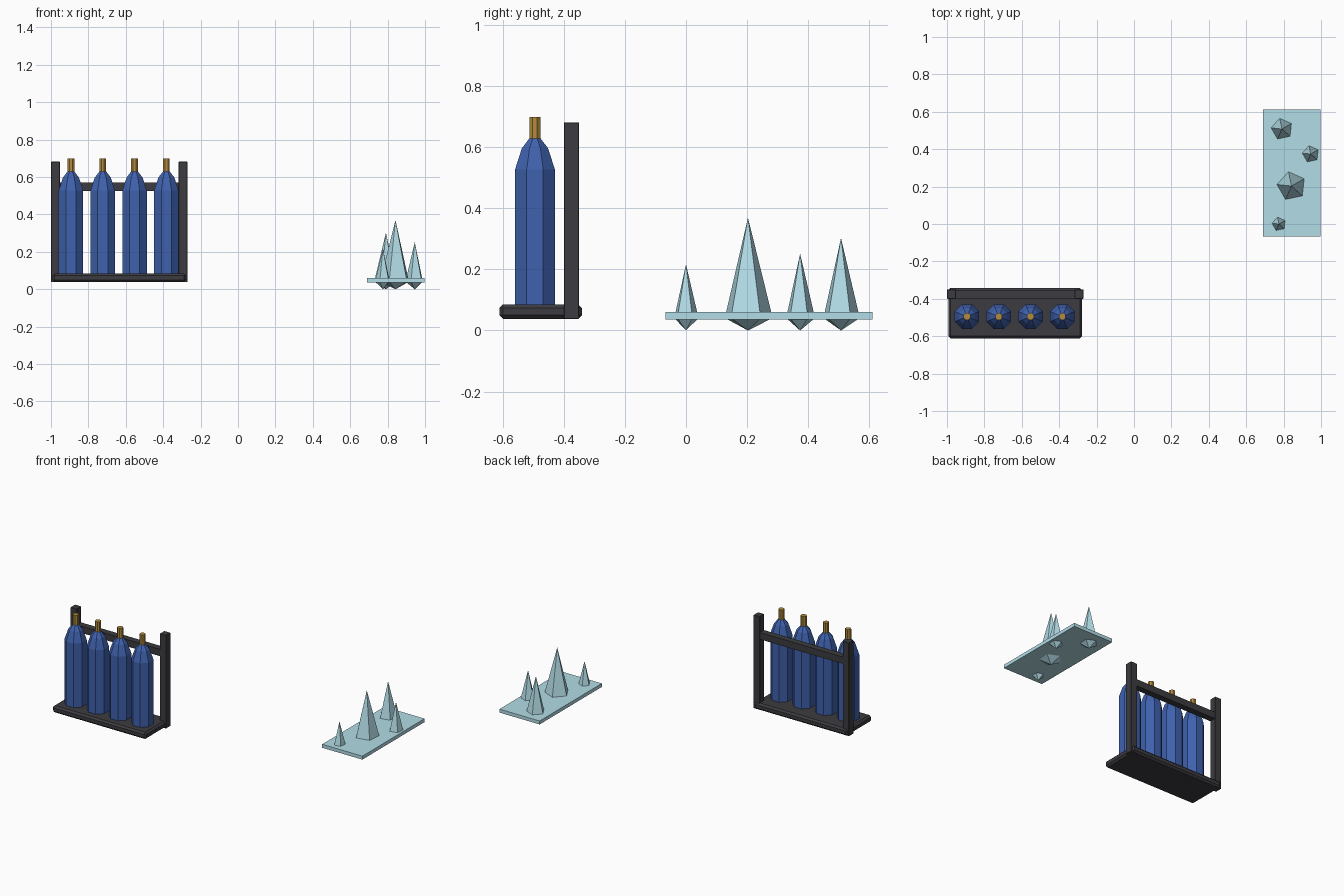
import bpy, bmesh, math
from mathutils import Vector

if "Cube" in bpy.data.objects:
    bpy.data.objects.remove(bpy.data.objects["Cube"])


def material(name, rgb):
    m = bpy.data.materials.new(name)
    m.diffuse_color = (*rgb, 1)
    m.use_nodes = True
    m.node_tree.nodes["Principled BSDF"].inputs["Base Color"].default_value = m.diffuse_color
    return m


IRON = material("dark_iron", (0.045, 0.045, 0.052))
BLUE = material("blue_glass", (0.05, 0.12, 0.42))
BRASS = material("brass", (0.45, 0.26, 0.05))
ICE = material("pale_ice", (0.45, 0.72, 0.80))


def finish(name, bm, mat):
    bmesh.ops.recalc_face_normals(bm, faces=bm.faces)
    me = bpy.data.meshes.new(name)
    bm.to_mesh(me)
    bm.free()
    me.materials.append(mat)
    ob = bpy.data.objects.new(name, me)
    bpy.context.collection.objects.link(ob)
    return ob


def box(name, lo, hi, mat, bevel=0):
    bm = bmesh.new()
    bmesh.ops.create_cube(bm, size=1)
    lo, hi = Vector(lo), Vector(hi)
    for v in bm.verts:
        v.co = (lo + hi) / 2 + v.co * (hi - lo)
    if bevel:
        bmesh.ops.bevel(bm, geom=bm.edges[:], offset=bevel, segments=1,
                        affect='EDGES', profile=0.5)
    return finish(name, bm, mat)


def lathe(name, x, y, profile, sides, start, mat):
    """Faceted revolve of (radius, z) points; radius 0 gives a tip."""
    bm = bmesh.new()
    rings = []
    for r, z in profile:
        n = sides if r else 1
        rings.append([bm.verts.new((x + r * math.cos(start + math.tau * i / sides),
                                    y + r * math.sin(start + math.tau * i / sides), z))
                      for i in range(n)])
    for a, b in zip(rings, rings[1:]):
        for i in range(sides):
            j = (i + 1) % sides
            quad = [a[i % len(a)], a[j % len(a)], b[j % len(b)], b[i % len(b)]]
            bm.faces.new(list(dict.fromkeys(quad)))
    for ring in (rings[0], rings[-1]):
        if len(ring) > 2:
            bm.faces.new(ring)
    return finish(name, bm, mat)


# Rack: chamfered base, two back posts and a cross rail
box("rack_base", (-0.992, -0.612, 0.038), (-0.278, -0.341, 0.085), IRON, 0.012)
box("rack_post_left", (-1.0, -0.40, 0.038), (-0.952, -0.35, 0.682), IRON, 0.002)
box("rack_post_right", (-0.318, -0.40, 0.038), (-0.27, -0.35, 0.682), IRON, 0.002)
box("rack_rail", (-0.96, -0.397, 0.525), (-0.31, -0.353, 0.572), IRON)

# Four octagonal bottles with brass necks
flat = 1 / math.cos(math.pi / 8)
for i in range(4):
    x = -0.893 + 0.17 * i
    lathe(f"bottle_{i + 1}", x, -0.495,
          [(0.0655 * flat, 0.08), (0.0655 * flat, 0.527),
           (0.043 * flat, 0.597), (0.018 * flat, 0.63)], 8, math.pi / 8, BLUE)
    lathe(f"bottle_neck_{i + 1}", x, -0.495,
          [(0.018 * flat, 0.625), (0.018 * flat, 0.699)], 8, math.pi / 8, BRASS)

# Ice slab with five-sided crystals that poke through below
box("ice_slab", (0.69, -0.067, 0.036), (0.997, 0.612, 0.06), ICE)
crystals = [(0.775, 0.0, 0.042, 0.217), (0.842, 0.203, 0.083, 0.37),
            (0.945, 0.374, 0.050, 0.252), (0.791, 0.508, 0.063, 0.303)]
for i, (x, y, r, top) in enumerate(crystals):
    lathe(f"ice_crystal_{i + 1}", x, y, [(0, 0), (r, 0.041), (0, top)],
          5, math.radians(30), ICE)
